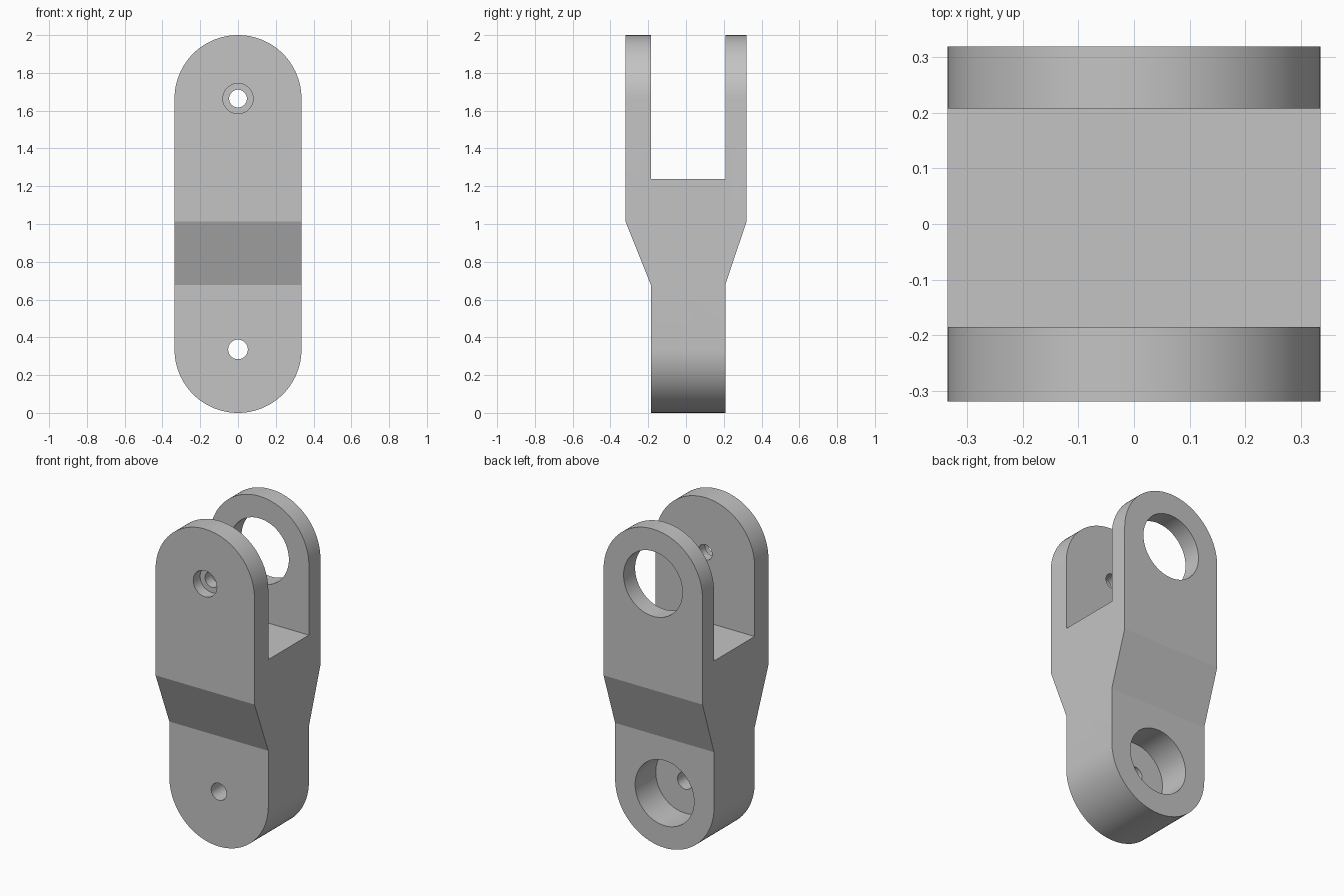
import bpy, bmesh
from math import pi, sin, cos, radians
from mathutils import Vector

cube = bpy.data.objects.get("Cube")
if cube:
    bpy.data.objects.remove(cube, do_unlink=True)

R = 0.336                       # half width and end radius
Z_LOW, Z_HIGH = R, 2 - R        # pin centres
FRONT, BACK = -0.32, 0.32       # outer faces of the fork
IN_FRONT, IN_BACK = -0.186, 0.208

grey = bpy.data.materials.new("plain grey")
grey.use_nodes = True
colour = (0.55, 0.55, 0.55, 1)
grey.diffuse_color = colour
grey.node_tree.nodes["Principled BSDF"].inputs["Base Color"].default_value = colour


def prism(name, points, start, sweep):
    """Closed solid from 3D outline points moved to start and swept."""
    bm = bmesh.new()
    face = bm.faces.new([bm.verts.new(Vector(p) + Vector(start)) for p in points])
    out = bmesh.ops.extrude_face_region(bm, geom=[face])
    moved = [v for v in out["geom"] if isinstance(v, bmesh.types.BMVert)]
    bmesh.ops.translate(bm, verts=moved, vec=sweep)
    bmesh.ops.recalc_face_normals(bm, faces=bm.faces)
    mesh = bpy.data.meshes.new(name)
    bm.to_mesh(mesh)
    bm.free()
    mesh.materials.append(grey)
    obj = bpy.data.objects.new(name, mesh)
    bpy.context.collection.objects.link(obj)
    return obj


def arc(radius, z, first, last, count):
    angles = [first + (last - first) * i / count for i in range(count + 1)]
    return [(radius * cos(a), 0, z + radius * sin(a)) for a in angles]


def combine(target, tool, operation):
    mod = target.modifiers.new("cut", "BOOLEAN")
    mod.operation, mod.solver, mod.object = operation, "EXACT", tool
    bpy.ops.object.select_all(action="DESELECT")
    bpy.context.view_layer.objects.active = target
    target.select_set(True)
    bpy.ops.object.modifier_apply(modifier=mod.name)
    bpy.data.objects.remove(tool, do_unlink=True)


def bore(target, radius, z, y0, y1):
    circle = arc(radius, z, 0, 2 * pi, 64)[:-1]
    combine(target, prism("bore", circle, (0, y0, 0), (0, y1 - y0, 0)), "DIFFERENCE")


# Side profile: narrow tang, flared shoulders, two-pronged fork
side = [(IN_FRONT, -0.1), (IN_BACK, -0.1), (IN_BACK, 0.677), (BACK, 1.012),
        (BACK, 2.1), (IN_BACK, 2.1), (IN_BACK, 1.237), (IN_FRONT, 1.237),
        (IN_FRONT, 2.1), (FRONT, 2.1), (FRONT, 1.012), (IN_FRONT, 0.677)]
link = prism("fork_link", [(0, y, z) for y, z in side], (-0.5, 0, 0), (1, 0, 0))

# Rounded ends
outline = arc(R, Z_HIGH, 0, pi, 48) + arc(R, Z_LOW, pi, 2 * pi, 48)
combine(link, prism("rounded_outline", outline, (0, -0.5, 0), (0, 1, 0)), "INTERSECT")

# Fork holes: counterbored screw hole in front, large bearing hole behind
bore(link, 0.08, Z_HIGH, -0.5, -0.253)
bore(link, 0.047, Z_HIGH, -0.4, 0)
bore(link, 0.2, Z_HIGH, 0, 0.5)

# Tang holes: small through hole, deep bearing pocket behind
bore(link, 0.2, Z_LOW, 0.008, 0.5)
bore(link, 0.052, Z_LOW, -0.5, 0.1)

link.select_set(True)
bpy.context.view_layer.objects.active = link
bpy.ops.object.shade_smooth_by_angle(angle=radians(15))
